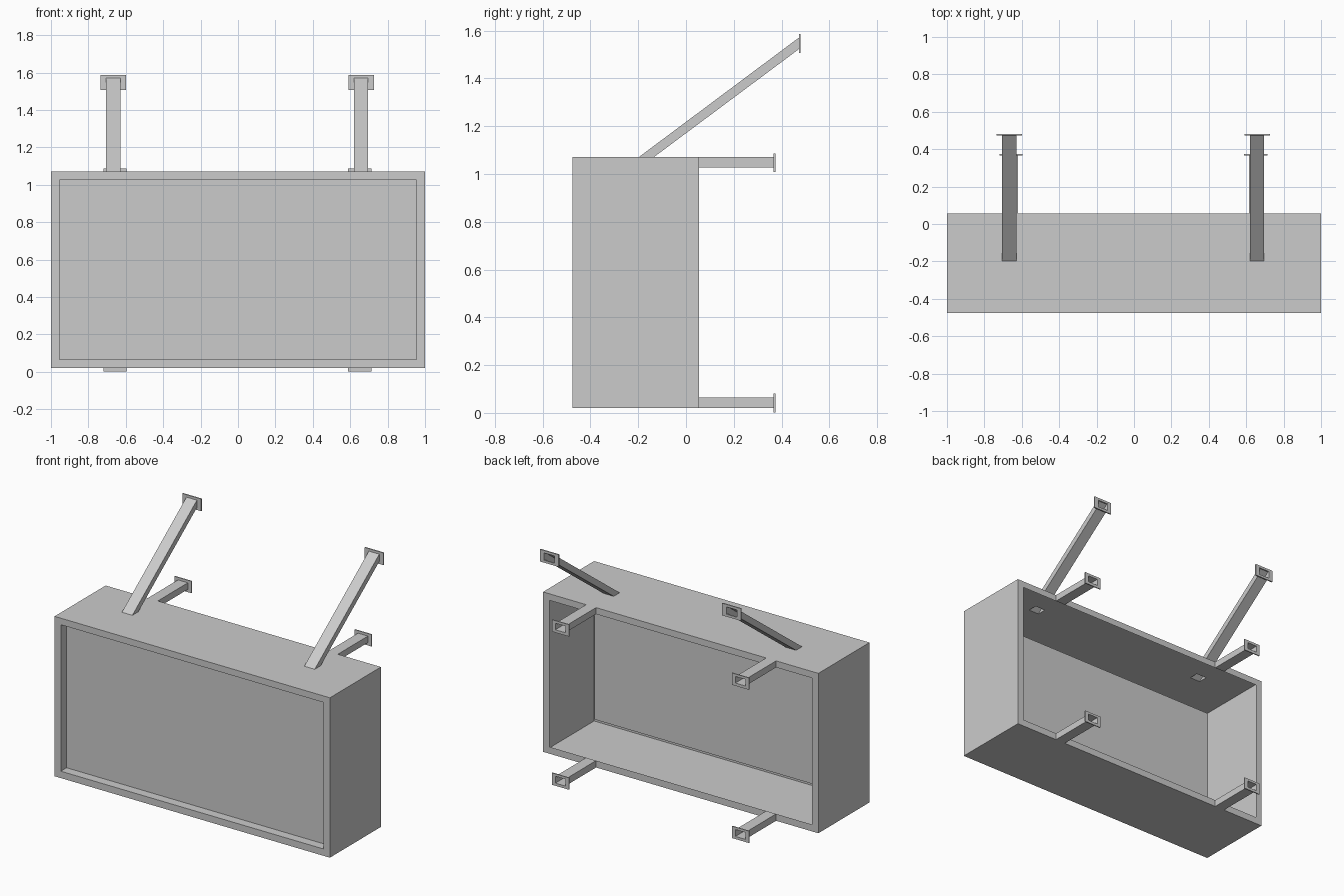
import bpy, bmesh
from mathutils import Vector

if "Cube" in bpy.data.objects:
    bpy.data.objects.remove(bpy.data.objects["Cube"])


def rect(x0, x1, z0, z1, y):
    return [(x0, y, z0), (x1, y, z0), (x1, y, z1), (x0, y, z1)]


def loft(name, loops, cap=False, closed=False):
    """Sheet surface through a series of rectangular loops."""
    bm = bmesh.new()
    rings = [[bm.verts.new(p) for p in loop] for loop in loops]
    pairs = list(zip(rings, rings[1:]))
    if closed:
        pairs.append((rings[-1], rings[0]))
    for a, b in pairs:
        for i in range(4):
            j = (i + 1) % 4
            bm.faces.new((a[i], a[j], b[j], b[i]))
    if cap:
        bm.faces.new(rings[-1])
    bmesh.ops.recalc_face_normals(bm, faces=bm.faces)
    mesh = bpy.data.meshes.new(name)
    bm.to_mesh(mesh)
    bm.free()
    obj = bpy.data.objects.new(name, mesh)
    bpy.context.collection.objects.link(obj)
    return obj


def open_hole(obj, lo, hi, axes):
    """Slice the sheet around a box region and remove the faces inside it."""
    lo, hi = Vector(lo), Vector(hi)
    bm = bmesh.new()
    bm.from_mesh(obj.data)
    flat = ({0, 1, 2} - {0}) - set(axes) if axes != (0,) else {1}
    k = flat.pop()
    for ax in axes:
        for co in (lo, hi):
            faces = [f for f in bm.faces
                     if all(lo[k] <= v.co[k] <= hi[k] for v in f.verts)
                     and min(v.co.z for v in f.verts) <= hi.z
                     and max(v.co.z for v in f.verts) >= lo.z]
            geom = set(faces)
            for f in faces:
                geom.update(f.edges)
                geom.update(f.verts)
            n = Vector((0, 0, 0))
            n[ax] = 1
            bmesh.ops.bisect_plane(bm, geom=list(geom), plane_co=co, plane_no=n, dist=1e-5)
    inside = [f for f in bm.faces
              if all(lo[i] < f.calc_center_median()[i] < hi[i] for i in range(3))]
    bmesh.ops.delete(bm, geom=inside, context='FACES')
    bm.to_mesh(obj.data)
    bm.free()


def flange(name, outer, inner, y0, y1):
    loft(name, [rect(*outer, y0), rect(*outer, y1),
                rect(*inner, y1), rect(*inner, y0)], closed=True)


# Sheet cabinet: open back with a rim, recessed front panel
opening = (-0.955, 0.955, 0.065, 1.027)
outside = (-1, 1, 0.02, 1.07)
cabinet = loft("cabinet", [
    rect(*opening, 0.055), rect(*outside, 0.055), rect(*outside, -0.475),
    rect(*opening, -0.475), rect(*opening, -0.415)], cap=True)

for side, strut_x, arm_x in (("left", -0.667, -0.657), ("right", 0.658, 0.651)):
    # Sloping hollow strut on the roof with its wall flange
    x0, x1 = strut_x - 0.038, strut_x + 0.038
    loft(side + "_strut", [
        [(x0, -0.135, 1.07), (x1, -0.135, 1.07), (x1, -0.198, 1.07), (x0, -0.198, 1.07)],
        rect(x0, x1, 1.522, 1.57, 0.472)])
    flange(side + "_strut_flange", (strut_x - 0.068, strut_x + 0.068, 1.506, 1.586),
           (x0, x1, 1.522, 1.57), 0.472, 0.48)
    open_hole(cabinet, (x0, -0.198, 1.06), (x1, -0.135, 1.08), (0, 1))

    # Upper and lower hollow arms on the back rim
    x0, x1 = arm_x - 0.036, arm_x + 0.036
    for level, z0, z1 in (("upper", 1.027, 1.07), ("lower", 0.02, 0.065)):
        loft(f"{side}_{level}_arm", [rect(x0, x1, z0, z1, 0.055), rect(x0, x1, z0, z1, 0.367)])
        zc = (z0 + z1) / 2
        flange(f"{side}_{level}_arm_flange", (arm_x - 0.062, arm_x + 0.062, max(0, zc - 0.04), zc + 0.038),
               (x0, x1, z0, z1), 0.367, 0.374)
        open_hole(cabinet, (x0, 0.05, z0), (x1, 0.06, z1), (0,))
